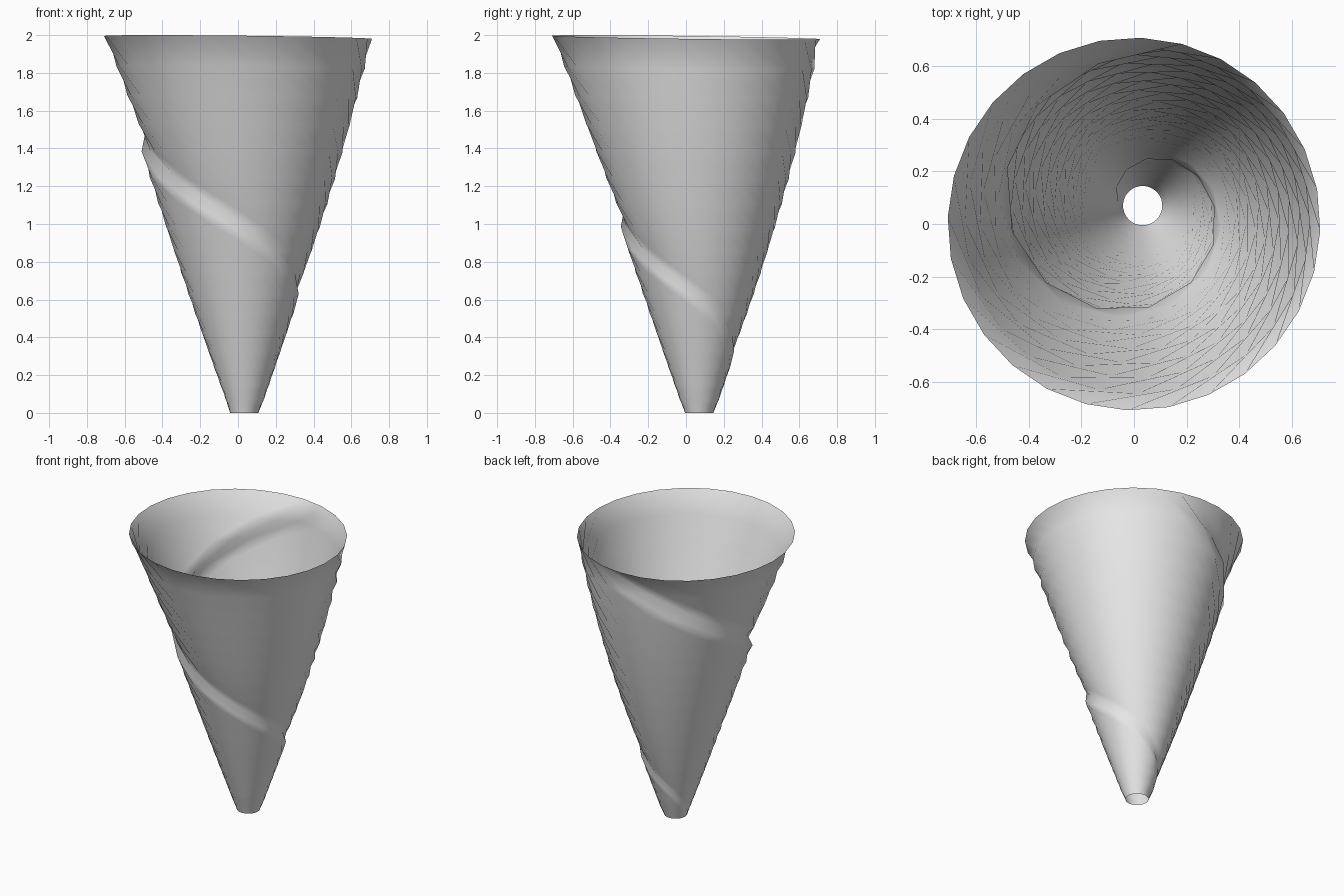
import bpy
import bmesh
import math

if "Cube" in bpy.data.objects:
    bpy.data.objects.remove(bpy.data.objects["Cube"], do_unlink=True)

SIDES = 28
STEPS = 17
TWIST = math.radians(28.5)      # turn of each ring against the next
TOP_SEAM = math.radians(75)     # where the spiral fold meets the rim
DENT = 0.08                     # depth of the fold

# Plain grey material
grey = bpy.data.materials.new("light_grey")
grey.use_nodes = True
colour = (0.8, 0.8, 0.8, 1)
grey.diffuse_color = colour
grey.node_tree.nodes["Principled BSDF"].inputs["Base Color"].default_value = colour


def ring_height(k):
    t = k / STEPS
    return 2 * (0.61 * t + 0.39 * t * t)


def ring_points(k):
    """One ring of the cone: a circle that steps inward at the fold."""
    z = ring_height(k)
    radius = 0.08 + 0.315 * z + 0.02 * math.sin(math.pi * z / 2)
    if k == 0:
        radius = 0.075
    fade = 1 - (z / 2) ** 3
    dent = 0 if k in (0, STEPS) else DENT
    seam = TOP_SEAM + TWIST * (STEPS - k)
    for j in range(SIDES):
        a = 2 * math.pi * j / SIDES
        r = radius * (1 - dent * math.exp(-a))
        x = r * math.cos(seam + a)
        y = r * math.sin(seam + a)
        # The rim leans slightly towards the back left
        lean = (z / 2) * (0.012 + 0.011 * x + 0.013 * y)
        yield (x + 0.033 * fade, y + 0.07 * fade, z - lean)


# Twisted open cone: rings joined by leaning faces
bm = bmesh.new()
rings = [[bm.verts.new(p) for p in ring_points(k)] for k in range(STEPS + 1)]
for low, high in zip(rings, rings[1:]):
    for j in range(SIDES):
        n = (j + 1) % SIDES
        bm.faces.new((low[j], low[n], high[n]))
        bm.faces.new((low[j], high[n], high[j]))
for face in bm.faces:
    face.smooth = True

mesh = bpy.data.meshes.new("twisted_cone")
bm.to_mesh(mesh)
bm.free()
mesh.materials.append(grey)
cone = bpy.data.objects.new("twisted_cone", mesh)
bpy.context.collection.objects.link(cone)
